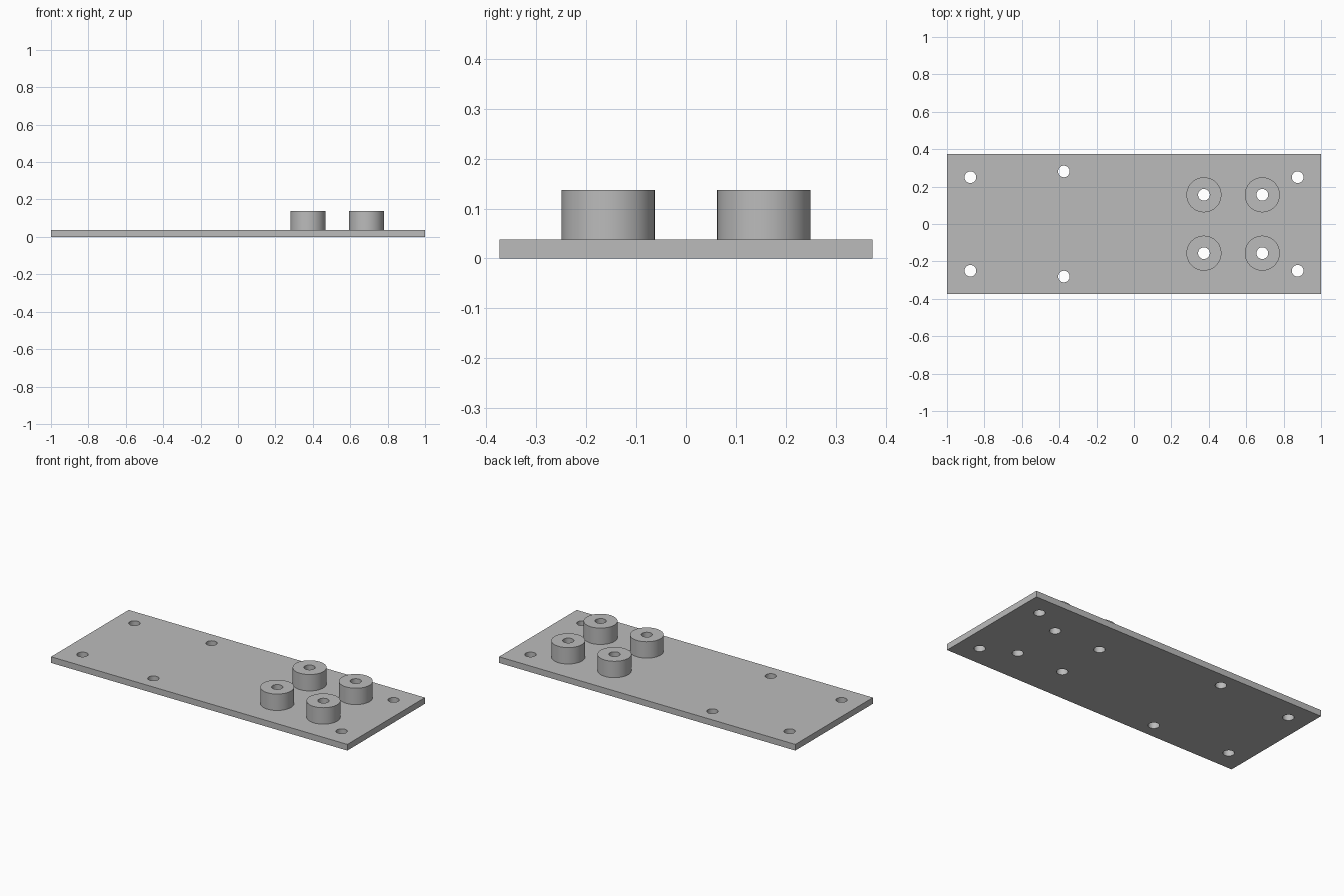
import bpy
import bmesh
from math import radians
from mathutils import Matrix

cube = bpy.data.objects.get("Cube")
if cube:
    bpy.data.objects.remove(cube, do_unlink=True)

LENGTH, WIDTH, THICK = 2.0, 0.748, 0.0375
TOP = 0.1375
BOSS_RADIUS, HOLE_RADIUS = 0.0935, 0.0312

grey = bpy.data.materials.new("grey")
grey.use_nodes = True
colour = (0.5, 0.5, 0.5, 1)
grey.diffuse_color = colour
grey.node_tree.nodes["Principled BSDF"].inputs["Base Color"].default_value = colour


def make_object(name, bm):
    mesh = bpy.data.meshes.new(name)
    bm.to_mesh(mesh)
    bm.free()
    mesh.materials.append(grey)
    obj = bpy.data.objects.new(name, mesh)
    bpy.context.collection.objects.link(obj)
    return obj


def cylinders(name, spots, radius, low, high):
    """Upright cylinders at each spot, mirrored front to back."""
    bm = bmesh.new()
    for x, y in spots:
        for side in (-1, 1):
            place = Matrix.Translation((x, side * y, (low + high) / 2))
            bmesh.ops.create_cone(bm, cap_ends=True, segments=64, radius1=radius,
                                  radius2=radius, depth=high - low, matrix=place)
    return make_object(name, bm)


# Flat base plate
bm = bmesh.new()
bmesh.ops.create_cube(bm, size=1, matrix=Matrix.Translation((0, 0, THICK / 2))
                      @ Matrix.Diagonal((LENGTH, WIDTH, THICK, 1)))
plate = make_object("mounting_plate", bm)

# Four raised bosses, and through holes in the bosses and the plate
boss_spots = [(0.374, 0.156), (0.686, 0.156)]
screw_spots = [(-0.875, 0.25), (0.875, 0.25), (-0.375, 0.281)]
bosses = cylinders("bosses", boss_spots, BOSS_RADIUS, THICK / 2, TOP)
holes = cylinders("hole_cutters", boss_spots + screw_spots, HOLE_RADIUS, -0.1, TOP + 0.1)

bpy.ops.object.select_all(action='DESELECT')
plate.select_set(True)
bpy.context.view_layer.objects.active = plate
for tool, operation in ((bosses, 'UNION'), (holes, 'DIFFERENCE')):
    mod = plate.modifiers.new(tool.name, 'BOOLEAN')
    mod.object = tool
    mod.operation = operation
    mod.solver = 'EXACT'
    bpy.ops.object.modifier_apply(modifier=mod.name)
    bpy.data.objects.remove(tool, do_unlink=True)

# Round walls smooth, rims sharp
bpy.ops.object.shade_smooth_by_angle(angle=radians(30))
